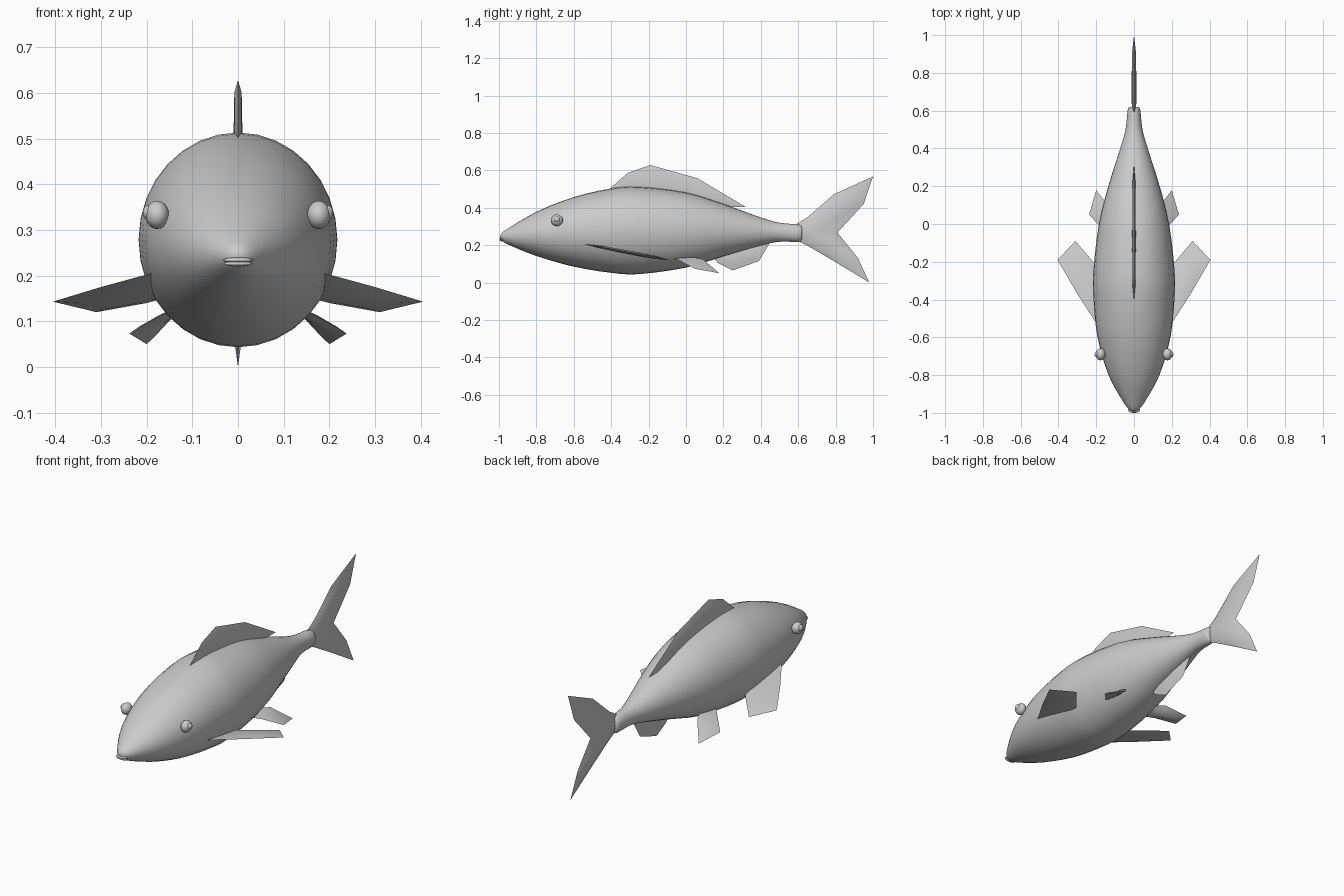
import bpy
import bmesh
from math import sin, cos, pi, radians
from mathutils import Vector

cube = bpy.data.objects.get("Cube")
if cube:
    bpy.data.objects.remove(cube, do_unlink=True)

GREY = (0.6, 0.6, 0.6, 1)
grey = bpy.data.materials.new("plain_grey")
grey.use_nodes = True
grey.diffuse_color = GREY
grey.node_tree.nodes["Principled BSDF"].inputs["Base Color"].default_value = GREY


def finish(name, bm, angle):
    bmesh.ops.recalc_face_normals(bm, faces=bm.faces)
    mesh = bpy.data.meshes.new(name)
    bm.to_mesh(mesh)
    bm.free()
    mesh.materials.append(grey)
    obj = bpy.data.objects.new(name, mesh)
    bpy.context.collection.objects.link(obj)
    bpy.ops.object.select_all(action="DESELECT")
    obj.select_set(True)
    bpy.context.view_layer.objects.active = obj
    bpy.ops.object.shade_smooth_by_angle(angle=radians(angle))
    return obj


def spline(stations, steps):
    """Catmull-Rom interpolation of the body stations."""
    pts = [Vector(s) for s in stations]
    pts = [pts[0]] + pts + [pts[-1]]
    out = []
    for a, b, c, d in zip(pts, pts[1:], pts[2:], pts[3:]):
        for k in range(steps):
            t = k / steps
            out.append(b + (c - a) * (t / 2) + (a * 2 - b * 5 + c * 4 - d) * (t * t / 2)
                       + (b * 3 - a - c * 3 + d) * (t ** 3 / 2))
    return out + [pts[-1]]


def body():
    # y, half width, bottom, top
    stations = [
        (-0.985, 0.022, 0.225, 0.265), (-0.95, 0.052, 0.203, 0.29),
        (-0.8, 0.135, 0.142, 0.378), (-0.6, 0.193, 0.085, 0.457),
        (-0.4, 0.214, 0.052, 0.503), (-0.25, 0.215, 0.045, 0.512),
        (0, 0.186, 0.08, 0.482), (0.2, 0.136, 0.14, 0.42),
        (0.4, 0.073, 0.198, 0.348), (0.5, 0.045, 0.218, 0.32),
        (0.6, 0.034, 0.217, 0.31), (0.62, 0.026, 0.228, 0.3)]
    bm = bmesh.new()
    sides = 32
    rings = []
    for y, w, low, high in spline(stations, 3):
        mid, h = (low + high) / 2, (high - low) / 2
        rings.append([bm.verts.new((w * cos(2 * pi * i / sides), y,
                                    mid + h * sin(2 * pi * i / sides)))
                      for i in range(sides)])
    for r, s in zip(rings, rings[1:]):
        for i in range(sides):
            j = (i + 1) % sides
            bm.faces.new((r[i], r[j], s[j], s[i]))
    nose = bm.verts.new((0, -0.995, 0.245))
    for i in range(sides):
        bm.faces.new((nose, rings[0][(i + 1) % sides], rings[0][i]))
    bm.faces.new(rings[-1])
    finish("body", bm, 50)


def fin(name, outline, centre, normal, thick, inner=0.6):
    """Thin blade with a sharp rim and a raised middle on both faces."""
    bm = bmesh.new()
    centre, offset = Vector(centre), Vector(normal).normalized() * thick
    rim = [bm.verts.new(p) for p in outline]
    n = len(rim)
    for sign in (1, -1):
        ring = [bm.verts.new(centre + (v.co - centre) * inner + offset * sign) for v in rim]
        hub = bm.verts.new(centre + offset * sign * 1.2)
        for i in range(n):
            j = (i + 1) % n
            bm.faces.new((rim[i], rim[j], ring[j], ring[i]))
            bm.faces.new((ring[i], ring[j], hub))
    finish(name, bm, 60)


def upright_fin(name, outline, centre, thick, inner=0.6):
    fin(name, [(0, y, z) for y, z in outline], (0, *centre), (1, 0, 0), thick, inner)


def ellipsoid(name, centre, radii, segments=20):
    bm = bmesh.new()
    bmesh.ops.create_uvsphere(bm, u_segments=segments, v_segments=segments // 2, radius=1)
    for v in bm.verts:
        v.co = Vector(c + r * x for c, r, x in zip(centre, radii, v.co))
    finish(name, bm, 80)


body()

# Fins on the centre line
upright_fin("tail_fin", [(0.57, 0.3), (0.65, 0.35), (0.79, 0.472), (1, 0.567), (0.95, 0.42),
                         (0.81, 0.267), (0.92, 0.13), (0.98, 0), (0.79, 0.115),
                         (0.65, 0.197), (0.57, 0.235)], (0.68, 0.27), 0.011, 0.7)
upright_fin("dorsal_fin", [(-0.41, 0.5), (-0.31, 0.587), (-0.19, 0.628), (0.06, 0.558),
                           (0.32, 0.404), (0.2, 0.405), (0, 0.44), (-0.25, 0.46)],
            (-0.1, 0.52), 0.008, 0.75)
upright_fin("anal_fin", [(0.14, 0.14), (0.17, 0.105), (0.25, 0.065), (0.39, 0.115),
                         (0.45, 0.215), (0.3, 0.2)], (0.28, 0.14), 0.007)

# Paired fins, eyes
for side, word in ((1, "left"), (-1, "right")):
    pectoral = [(0.19, -0.54, 0.205), (0.3, -0.37, 0.175), (0.405, -0.19, 0.143),
                (0.31, -0.09, 0.12), (0.2, -0.22, 0.14), (0.14, -0.3, 0.155)]
    fin(word + "_pectoral_fin", [(side * x, y, z) for x, y, z in pectoral],
        (side * 0.27, -0.27, 0.155), (side * 0.1, 0.19, 1), 0.008)
    pelvic = [(0.13, -0.07, 0.13), (0.165, -0.03, 0.115), (0.238, 0.05, 0.073),
              (0.2, 0.178, 0.05), (0.13, 0.09, 0.125), (0.1, 0.02, 0.14)]
    fin(word + "_pelvic_fin", [(side * x, y, z) for x, y, z in pelvic],
        (side * 0.17, 0.05, 0.1), (side * 0.6, 0.3, 0.8), 0.007)
    ellipsoid(word + "_eye", (side * 0.177, -0.69, 0.333), (0.026, 0.032, 0.031))
    ellipsoid(word + "_pupil", (side * 0.195, -0.69, 0.338), (0.014, 0.017, 0.017), 14)

# Lips
ellipsoid("upper_lip", (0, -0.985, 0.234), (0.033, 0.015, 0.006))
ellipsoid("lower_lip", (0, -0.983, 0.226), (0.031, 0.014, 0.006))
